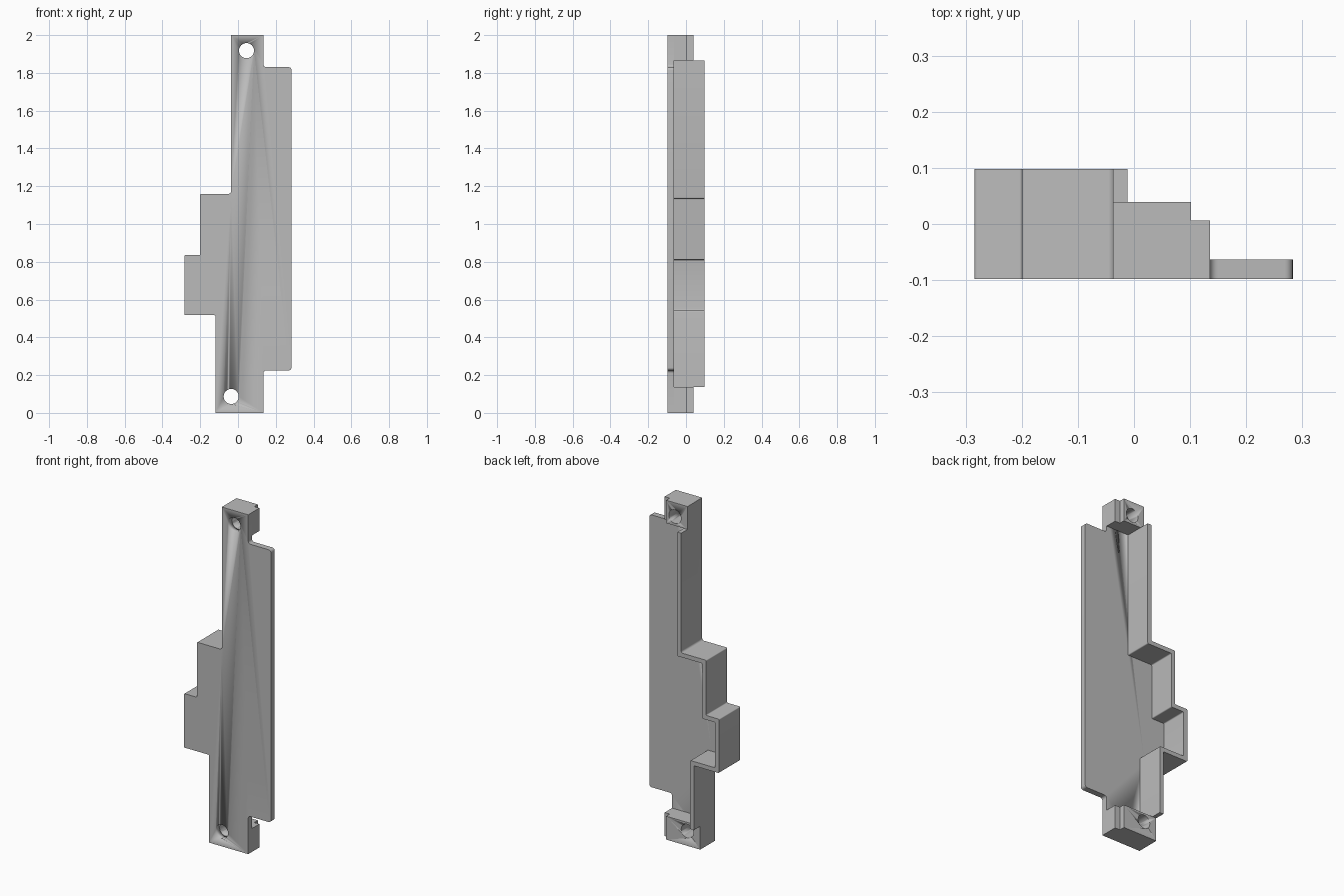
import bpy, math
from mathutils import Vector

cube = bpy.data.objects.get("Cube")
if cube:
    bpy.data.objects.remove(cube, do_unlink=True)

grey = bpy.data.materials.new("plain grey")
grey.use_nodes = True
colour = (0.5, 0.5, 0.5, 1)
grey.diffuse_color = colour
grey.node_tree.nodes["Principled BSDF"].inputs["Base Color"].default_value = colour

FRONT, PLATE_BACK, WALL_BACK = -0.098, -0.063, 0.098
LUG_BACK, STEP_BACK = 0.039, 0.006
WALL = 0.025


def rounded(points, steps=5):
    """Round each (u, v, radius) corner of a closed right-angled outline."""
    out = []
    for i, (u, v, r) in enumerate(points):
        p = Vector((u, v))
        if not r:
            out.append(p)
            continue
        a = (Vector(points[i - 1][:2]) - p).normalized() * r
        b = (Vector(points[(i + 1) % len(points)][:2]) - p).normalized() * r
        for k in range(steps + 1):
            t = k / steps * math.pi / 2
            out.append(p + a * (1 - math.sin(t)) + b * (1 - math.cos(t)))
    return out


def prism(name, points, to_world):
    """Extrude an outline; to_world(u, v, end) gives the two end positions."""
    n = len(points)
    verts = [to_world(p[0], p[1], e) for e in (0, 1) for p in points]
    faces = [list(range(n)), list(range(n, 2 * n))]
    faces += [[i, (i + 1) % n, n + (i + 1) % n, n + i] for i in range(n)]
    mesh = bpy.data.meshes.new(name)
    mesh.from_pydata(verts, [], faces)
    obj = bpy.data.objects.new(name, mesh)
    bpy.context.collection.objects.link(obj)
    mesh.materials.append(grey)
    bpy.context.view_layer.objects.active = obj
    bpy.ops.object.select_all(action='DESELECT')
    obj.select_set(True)
    bpy.ops.object.mode_set(mode='EDIT')
    bpy.ops.mesh.select_all(action='SELECT')
    bpy.ops.mesh.normals_make_consistent(inside=False)
    bpy.ops.object.mode_set(mode='OBJECT')
    bpy.ops.object.shade_smooth_by_angle(angle=math.radians(30))
    return obj


def along_y(y0, y1):
    return lambda u, v, e: (u, (y0, y1)[e], v)


def along_z(z0, z1):
    return lambda u, v, e: (u, v, (z0, z1)[e])


# Front plate
r = 0.015
plate = prism("front_plate", rounded([
    (-0.037, 2, 0), (0.135, 2, 0), (0.135, 1.83, r), (0.283, 1.83, r),
    (0.283, 0.225, r), (0.135, 0.225, r), (0.135, 0, 0), (-0.12, 0, 0),
    (-0.12, 0.517, 0.006), (-0.284, 0.517, 0.006), (-0.284, 0.835, 0.006),
    (-0.2, 0.835, 0.006), (-0.2, 1.16, 0.006), (-0.037, 1.16, 0.012),
]), along_y(FRONT, PLATE_BACK))

# Stepped side wall, outer edge and then inner edge
f = 0.006
prism("side_wall", rounded([
    (-0.037, 1.865, 0), (-0.037, 1.16, 0.012), (-0.2, 1.16, f),
    (-0.2, 0.835, f), (-0.284, 0.835, f), (-0.284, 0.517, f),
    (-0.12, 0.517, f), (-0.12, 0.138, 0),
    (-0.12 + WALL, 0.138, 0), (-0.12 + WALL, 0.517 + WALL, f),
    (-0.284 + WALL, 0.517 + WALL, f), (-0.284 + WALL, 0.835 - WALL, f),
    (-0.2 + WALL, 0.835 - WALL, f), (-0.2 + WALL, 1.16 - WALL, f),
    (-0.037 + WALL, 1.16 - WALL, f), (-0.037 + WALL, 1.865, 0),
]), along_y(PLATE_BACK, WALL_BACK))


# Mounting lugs, each with a stepped edge
def lug(name, x0, z0, z1):
    return prism(name, [
        (x0, PLATE_BACK), (0.135, PLATE_BACK), (0.135, STEP_BACK),
        (0.102, STEP_BACK), (0.102, LUG_BACK), (x0, LUG_BACK),
    ], along_z(z0, z1))


top_lug = lug("top_lug", -0.037, 1.865, 2)
bottom_lug = lug("bottom_lug", -0.12, 0, 0.138)

# Screw holes
for label, block, x, z in (("top", top_lug, 0.045, 1.918),
                           ("bottom", bottom_lug, -0.036, 0.087)):
    circle = [(x + 0.04 * math.cos(a), z + 0.04 * math.sin(a))
              for a in (k * math.tau / 32 for k in range(32))]
    cutter = prism(label + "_hole_cutter", circle, along_y(-0.2, 0.2))
    cutter.hide_render = True
    cutter.hide_viewport = True
    for part in (plate, block):
        cut = part.modifiers.new(label + " hole", 'BOOLEAN')
        cut.operation = 'DIFFERENCE'
        cut.solver = 'EXACT'
        cut.object = cutter
